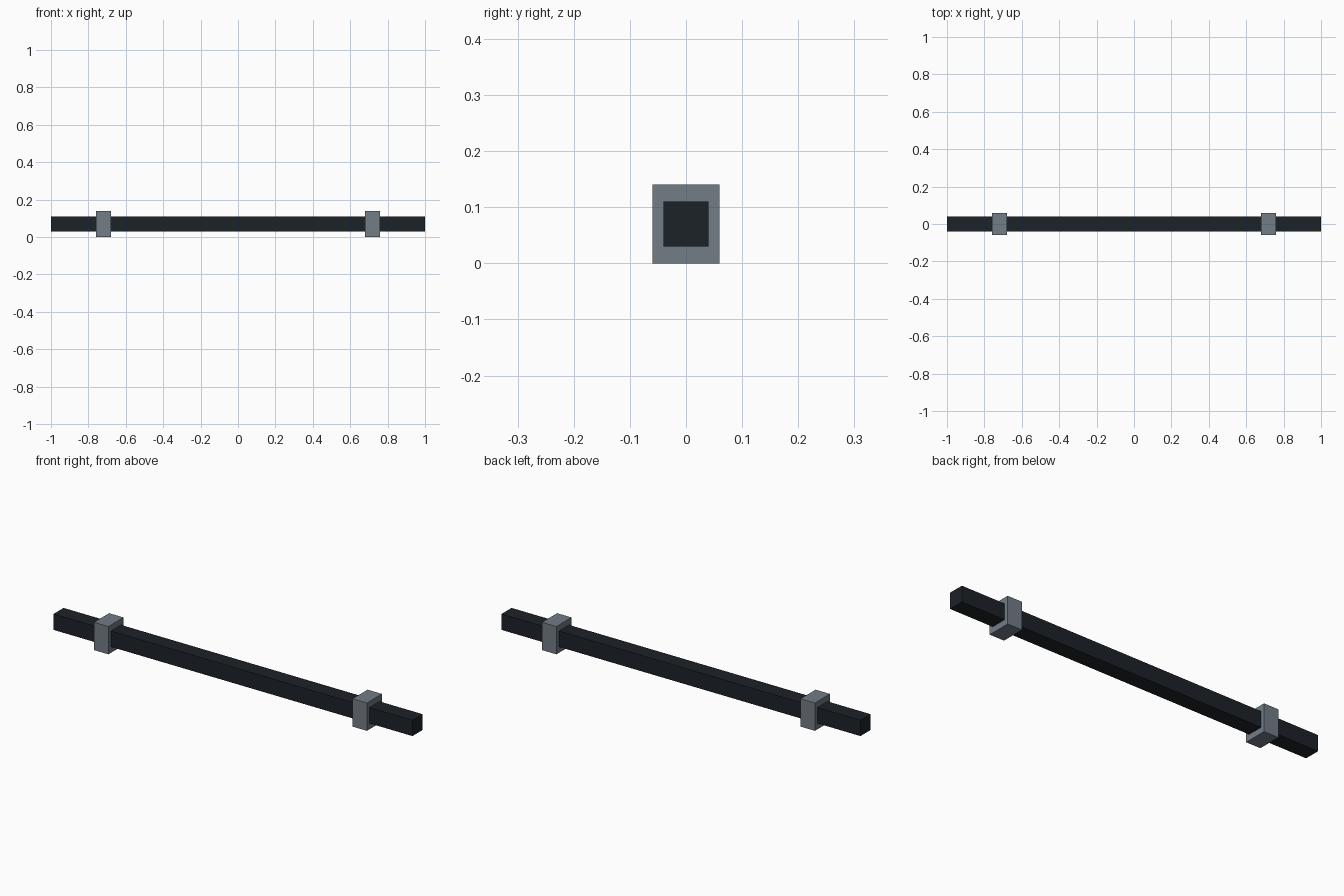
import bpy

if "Cube" in bpy.data.objects:
    bpy.data.objects.remove(bpy.data.objects["Cube"])


def material(name, color):
    mat = bpy.data.materials.new(name)
    mat.diffuse_color = color
    mat.use_nodes = True
    mat.node_tree.nodes["Principled BSDF"].inputs["Base Color"].default_value = mat.diffuse_color
    return mat


def box(name, center, size, mat):
    bpy.ops.mesh.primitive_cube_add(size=1, location=center)
    obj = bpy.context.object
    obj.name = name
    obj.scale = size
    bpy.ops.object.transform_apply(location=False, rotation=False, scale=True)
    obj.data.materials.append(mat)
    return obj


dark = material("dark_metal", (0.012, 0.016, 0.022, 1))
steel = material("grey_steel", (0.17, 0.20, 0.24, 1))

# Long square bar
box("bar", (0, 0, 0.07), (2.0, 0.08, 0.08), dark)

# Mounting blocks around the bar near each end
for side, x in (("left", -0.72), ("right", 0.72)):
    box(side + "_clamp", (x, 0, 0.07), (0.08, 0.12, 0.14), steel)
